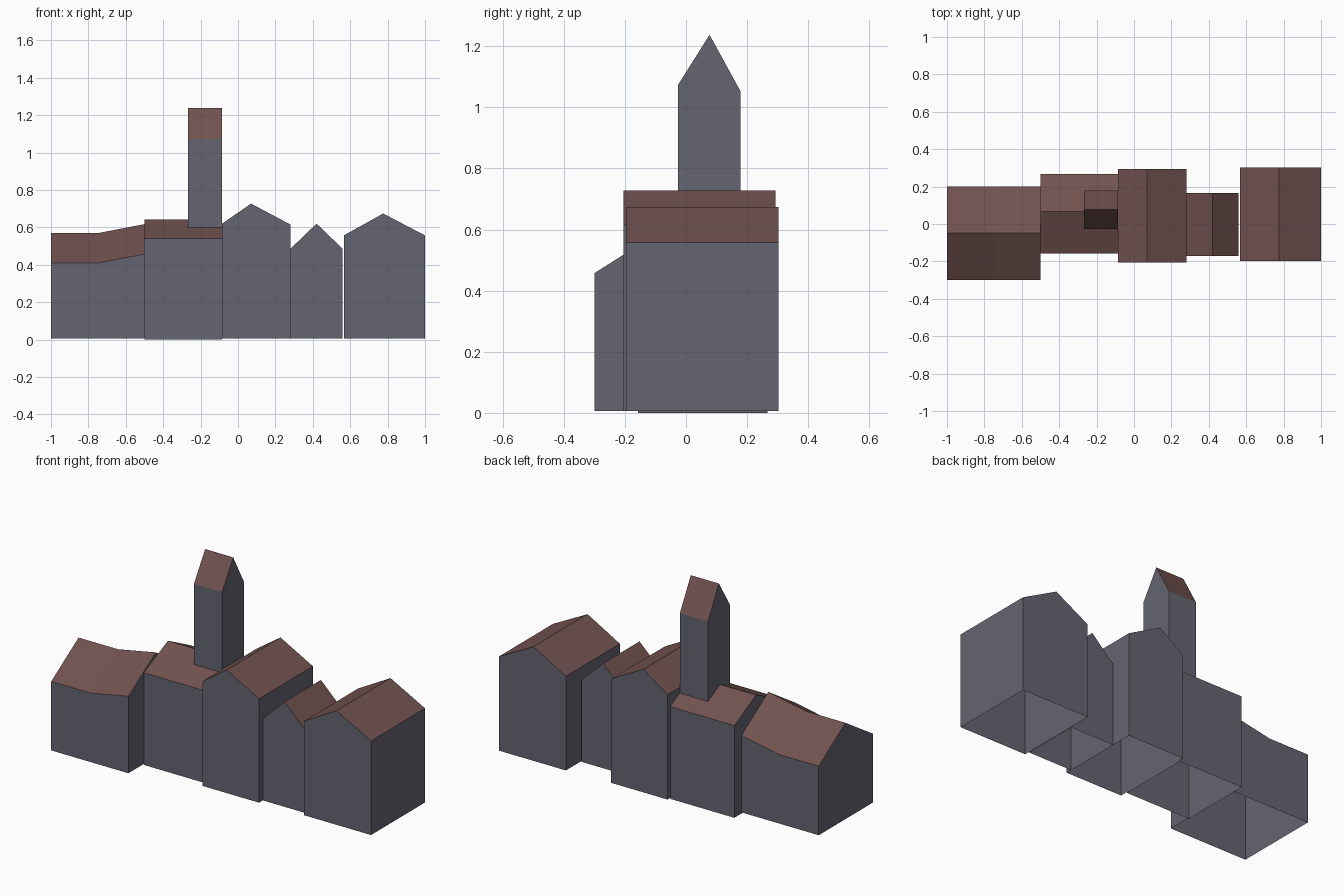
import bpy, bmesh

if "Cube" in bpy.data.objects:
    bpy.data.objects.remove(bpy.data.objects["Cube"])


def material(name, rgb):
    m = bpy.data.materials.new(name)
    m.diffuse_color = (*rgb, 1)
    m.use_nodes = True
    m.node_tree.nodes["Principled BSDF"].inputs["Base Color"].default_value = m.diffuse_color
    return m


WALL = material("slate_grey_wall", (0.13, 0.13, 0.165))
ROOF = material("red_brown_roof", (0.165, 0.085, 0.08))


def house(name, axis, across, ridge_at, stations, base):
    """Gabled shell, open underneath. Ridge runs along axis.
    stations: (position on axis, low side eave, ridge, high side eave)."""
    bm = bmesh.new()
    a, b = across
    rings = []
    for pos, eave_a, ridge, eave_b in stations:
        section = [(a, base), (a, eave_a), (ridge_at, ridge), (b, eave_b), (b, base)]
        rings.append([bm.verts.new((pos, u, z) if axis == "x" else (u, pos, z))
                      for u, z in section])
    # Gable ends
    bm.faces.new(rings[0])
    bm.faces.new(rings[-1])
    # Side walls and roof slopes
    for r, s in zip(rings, rings[1:]):
        for i in range(4):
            f = bm.faces.new((r[i], r[i + 1], s[i + 1], s[i]))
            f.material_index = 1 if i in (1, 2) else 0
    bmesh.ops.recalc_face_normals(bm, faces=bm.faces)
    me = bpy.data.meshes.new(name)
    bm.to_mesh(me)
    bm.free()
    me.materials.append(WALL)
    me.materials.append(ROOF)
    ob = bpy.data.objects.new(name, me)
    bpy.context.collection.objects.link(ob)
    return ob


# Left house, roof kinks upwards towards its neighbour
house("left_house", "x", (-0.30, 0.20), -0.047,
      [(-1.0, 0.41, 0.57, 0.41), (-0.745, 0.41, 0.57, 0.41),
       (-0.5, 0.457, 0.617, 0.457)], 0.006)

# Low hall and the tower standing on its roof
house("tower_hall", "x", (-0.157, 0.267), 0.066,
      [(-0.5, 0.54, 0.642, 0.54), (-0.085, 0.54, 0.642, 0.54)], 0.0)
house("tower", "x", (-0.026, 0.178), 0.077,
      [(-0.267, 1.073, 1.237, 1.053), (-0.085, 1.073, 1.237, 1.053)], 0.575)

# Houses with gables facing the front
house("middle_house", "y", (-0.085, 0.28), 0.07,
      [(-0.205, 0.62, 0.727, 0.615), (0.293, 0.62, 0.727, 0.615)], 0.006)
house("small_house", "y", (0.28, 0.56), 0.42,
      [(-0.17, 0.485, 0.62, 0.485), (0.167, 0.485, 0.62, 0.485)], 0.006)
house("right_house", "y", (0.566, 1.0), 0.776,
      [(-0.197, 0.557, 0.674, 0.557), (0.303, 0.557, 0.674, 0.557)], 0.006)
